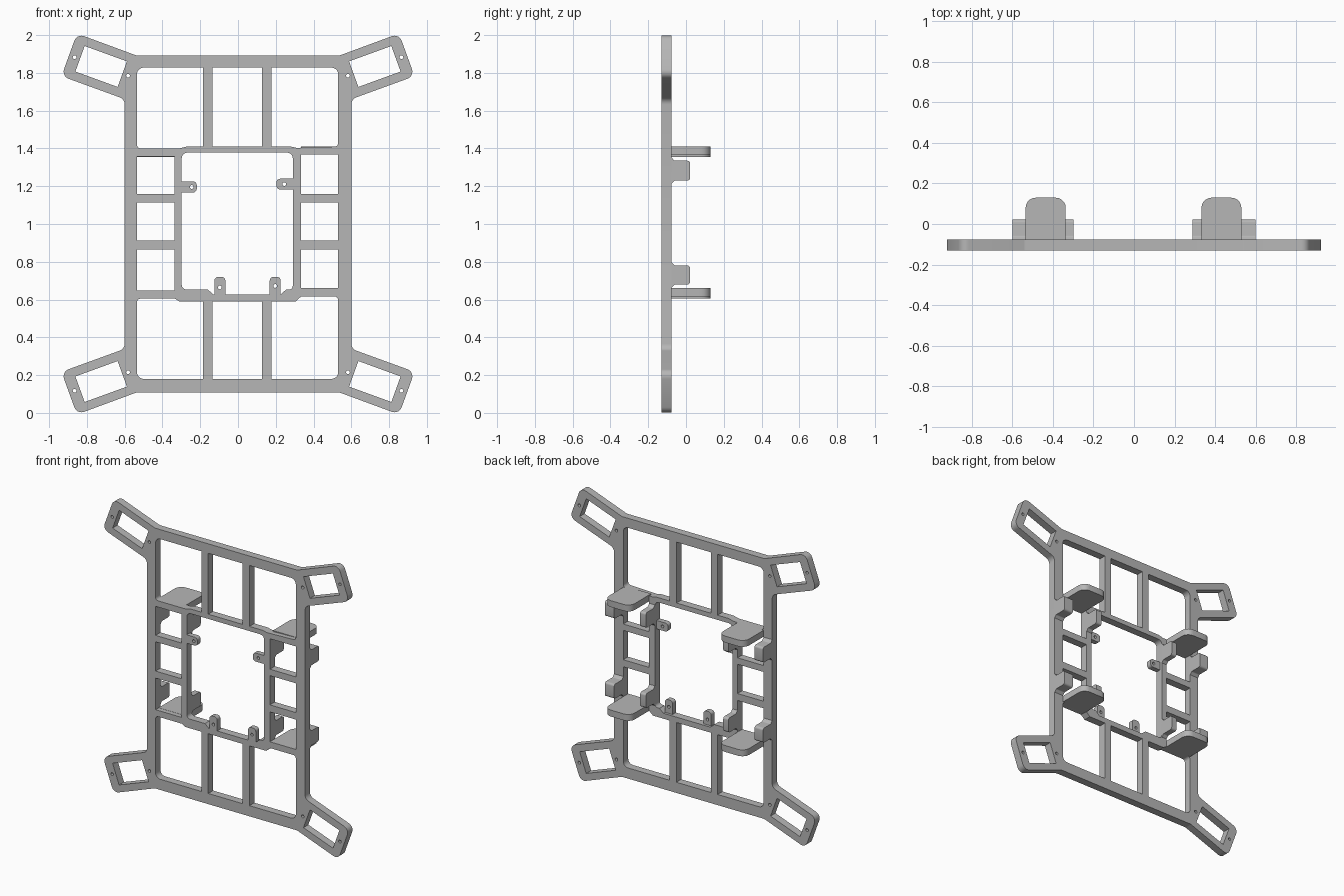
import bpy, bmesh, math
from mathutils import Vector, Matrix

old = bpy.data.objects.get("Cube")
if old:
    bpy.data.objects.remove(old, do_unlink=True)

grey = bpy.data.materials.new("plastic_grey")
grey.use_nodes = True
colour = (0.47, 0.47, 0.47, 1)
grey.diffuse_color = colour
grey.node_tree.nodes["Principled BSDF"].inputs["Base Color"].default_value = colour

# Local sketch axes to world axes
FRONT = Matrix.Rotation(math.pi / 2, 4, 'X')
FLAT = Matrix.Identity(4)
SIDE = Matrix(((0, 0, 1, 0), (1, 0, 0, 0), (0, 1, 0, 0), (0, 0, 0, 1)))


def rounded(corners, steps=5):
    """Outline with a fillet at every (x, y, radius) corner."""
    out = []
    for i, c in enumerate(corners):
        p = Vector(c[:2])
        r = c[2] if len(c) > 2 else 0
        if not r:
            out.append(p)
            continue
        a = (Vector(corners[i - 1][:2]) - p).normalized()
        b = (Vector(corners[(i + 1) % len(corners)][:2]) - p).normalized()
        half = a.angle(b) / 2
        mid = p + (a + b).normalized() * r / math.sin(half)
        start = p + a * r / math.tan(half) - mid
        end = p + b * r / math.tan(half) - mid
        turn = start.angle(end)
        for k in range(steps + 1):
            t = k / steps
            out.append(mid + (start * math.sin((1 - t) * turn) + end * math.sin(t * turn)) / math.sin(turn))
    return out


def box(x0, x1, z0, z1, r=0):
    return rounded([(x0, z0, r), (x1, z0, r), (x1, z1, r), (x0, z1, r)])


def circle(x, z, r=0.01, n=16):
    return [Vector((x + r * math.cos(math.tau * k / n), z + r * math.sin(math.tau * k / n))) for k in range(n)]


def extrude(name, outlines, depth, axes, offset):
    """Fill nested outlines, extrude them and place the solid."""
    cu = bpy.data.curves.new(name, 'CURVE')
    cu.dimensions = '2D'
    cu.fill_mode = 'BOTH'
    cu.extrude = depth / 2
    for pts in outlines:
        s = cu.splines.new('POLY')
        s.points.add(len(pts) - 1)
        for sp, p in zip(s.points, pts):
            sp.co = (p[0], p[1], 0, 1)
        s.use_cyclic_u = True
    ob = bpy.data.objects.new(name, cu)
    bpy.context.collection.objects.link(ob)
    bpy.ops.object.select_all(action='DESELECT')
    ob.select_set(True)
    bpy.context.view_layer.objects.active = ob
    bpy.ops.object.convert(target='MESH')
    ob = bpy.context.object
    ob.name = name
    bm = bmesh.new()
    bm.from_mesh(ob.data)
    bmesh.ops.remove_doubles(bm, verts=bm.verts, dist=0.0001)
    bmesh.ops.transform(bm, matrix=Matrix.Translation(offset) @ axes, verts=bm.verts)
    bmesh.ops.recalc_face_normals(bm, faces=bm.faces)
    bm.to_mesh(ob.data)
    bm.free()
    ob.data.materials.clear()
    ob.data.materials.append(grey)
    bpy.ops.object.shade_smooth_by_angle(angle=math.radians(30))
    return ob


# Arm sketch: a rectangle tilted by 20 degrees about its own centre
TILT = math.radians(20)


def arm(u, v, r=0):
    c, s = math.cos(TILT), math.sin(TILT)
    return (0.7245 + u * c - v * s, 1.834 + u * s + v * c, r)


def mirrored(pts, sx, sz):
    return [(p[0] * sx, p[1] if sz > 0 else 2 - p[1], *p[2:]) for p in pts]


quarter = [(0.54, 1.893, 0.03), arm(0.18, 0.12, 0.04), arm(0.18, -0.12, 0.04), (0.6, 1.661, 0.04)]
outline = []
for sx, sz in ((1, 1), (1, -1), (-1, -1), (-1, 1)):
    q = mirrored(quarter, sx, sz)
    outline += q if sx * sz > 0 else q[::-1]
loops = [rounded(outline)]

# Arm slots and screw holes
slot = [arm(u, v) for u, v in ((-0.119, -0.072), (0.119, -0.072), (0.119, 0.072), (-0.119, 0.072))]
for sx in (1, -1):
    for sz in (1, -1):
        loops.append([p[:2] for p in mirrored(slot, sx, sz)])
        for centre in ((0.865, 1.883), (0.582, 1.785)):
            loops.append(circle(*mirrored([centre], sx, sz)[0]))

# Large windows above and below the middle opening
L, R = -0.535, 0.53
B1, B2, B3, B4 = -0.186, -0.135, 0.127, 0.178
loops += [
    rounded([(L, 1.40, 0.02), (-0.31, 1.40), (-0.27, 1.41), (B1, 1.41), (B1, 1.828), (L, 1.828, 0.035)]),
    box(B2, B3, 1.41, 1.828),
    rounded([(B4, 1.41), (0.28, 1.41), (0.31, 1.403), (R, 1.41, 0.02), (R, 1.828, 0.035), (B4, 1.828)]),
    rounded([(L, 0.18, 0.035), (B1, 0.18), (B1, 0.59), (-0.31, 0.59), (-0.335, 0.605), (L, 0.605, 0.02)]),
    box(B2, B3, 0.18, 0.59),
    rounded([(B4, 0.18), (R, 0.18, 0.035), (R, 0.617, 0.02), (0.335, 0.617), (0.305, 0.59), (B4, 0.59)]),
]

# Ladder windows at both sides
for x0, x1, low, high in ((L, -0.337, 0.648, 1.357), (0.333, R, 0.66, 1.367)):
    for z0, z1 in ((low, 0.865), (0.913, 1.114), (1.158, high)):
        loops.append(box(x0, x1, z0, z1))

# Middle opening
loops.append(rounded([
    (-0.298, 0.653, 0.025), (-0.16, 0.653), (-0.13, 0.627), (0.225, 0.627), (0.255, 0.653),
    (0.29, 0.653, 0.02), (0.29, 1.378, 0.03), (-0.298, 1.378, 0.03)]))

FACE, BACK = -0.13, -0.077
extrude("frame_plate", loops, BACK - FACE, FRONT, (0, (FACE + BACK) / 2, 0))

# Mounting tabs with screw holes, flush with the front
TAB = 0.035
for name, (x0, x1, z0, z1), hole in (
        ("left_tab", (0.204, 0.31, 1.182, 1.24), (0.245, 1.211)),
        ("right_tab", (-0.318, -0.218, 1.167, 1.225), (-0.245, 1.196)),
        ("lower_left_tab", (0.168, 0.226, 0.605, 0.72), (0.197, 0.672)),
        ("lower_right_tab", (-0.125, -0.067, 0.605, 0.72), (-0.096, 0.664))):
    extrude(name, [box(x0, x1, z0, z1, 0.02), circle(*hole)], TAB, FRONT, (0, FACE + TAB / 2, 0))

# Rounded shelves reaching backwards
for side, x0, x1, lift in (("right", L, -0.337, 0), ("left", 0.333, R, 0.011)):
    for level, z in (("upper", 1.378), ("lower", 0.627)):
        shape = rounded([(x0, BACK - 0.02), (x1, BACK - 0.02), (x1, 0.13, 0.05), (x0, 0.13, 0.05)])
        extrude(f"{side}_{level}_shelf", [shape], 0.044, FLAT, (0, 0, z + lift))

# Lugs on the rails, flared where they meet the plate
for level, z0, z1 in (("upper", 1.23, 1.335), ("lower", 0.68, 0.78)):
    shape = rounded([
        (BACK - 0.01, z0 - 0.018), (BACK, z0 - 0.018), (BACK + 0.016, z0, 0.01), (0.022, z0, 0.015),
        (0.022, z1, 0.015), (BACK + 0.016, z1, 0.01), (BACK, z1 + 0.018), (BACK - 0.01, z1 + 0.018)])
    for rail, x0, x1 in (("right_outer", -0.6, L), ("right_inner", -0.337, -0.298),
                         ("left_inner", 0.29, 0.333), ("left_outer", R, 0.6)):
        extrude(f"{rail}_{level}_lug", [shape], x1 - x0, SIDE, ((x0 + x1) / 2, 0, 0))
